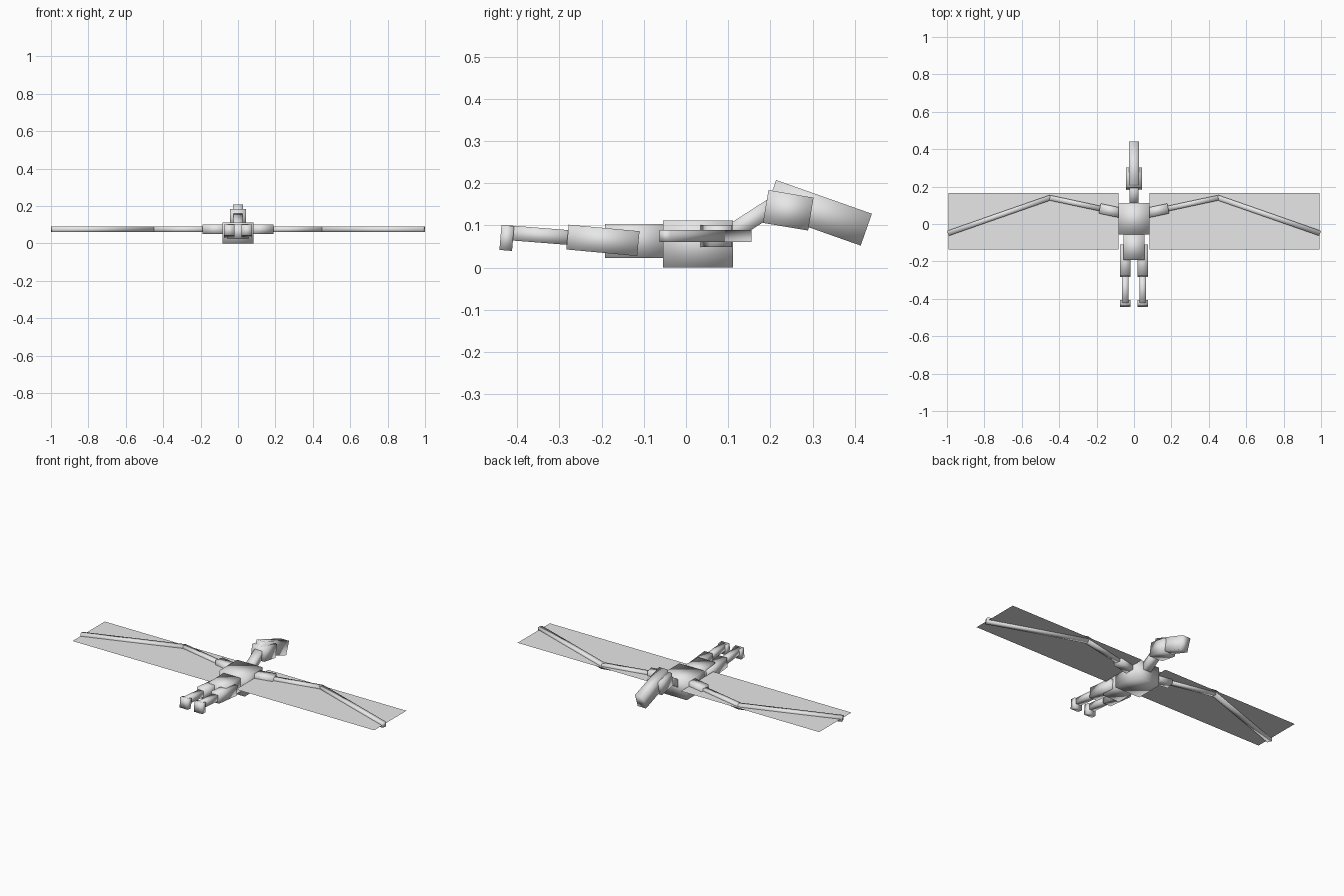
import bpy
import bmesh
from mathutils import Vector, Matrix

if "Cube" in bpy.data.objects:
    bpy.data.objects.remove(bpy.data.objects["Cube"])

grey = bpy.data.materials.new("light grey")
grey.diffuse_color = (0.8, 0.8, 0.8, 1)
grey.use_nodes = True
grey.node_tree.nodes["Principled BSDF"].inputs["Base Color"].default_value = grey.diffuse_color


def finish(name, bm):
    for f in bm.faces:
        f.smooth = True
    mesh = bpy.data.meshes.new(name)
    bm.to_mesh(mesh)
    bm.free()
    mesh.materials.append(grey)
    obj = bpy.data.objects.new(name, mesh)
    bpy.context.collection.objects.link(obj)
    return obj


def bar(name, start, end, width, height):
    """Softly shaded box running from start to end."""
    p, q = Vector(start), Vector(end)
    along = (q - p).normalized()
    side = along.cross(Vector((0, 0, 1))).normalized()
    up = side.cross(along)
    rot = Matrix((along, side, up)).transposed().to_4x4()
    size = Matrix.Diagonal(((q - p).length, width, height, 1))
    bm = bmesh.new()
    bmesh.ops.create_cube(bm, size=1, matrix=Matrix.Translation((p + q) / 2) @ rot @ size)
    bmesh.ops.recalc_face_normals(bm, faces=bm.faces)
    return finish(name, bm)


# Trunk
bar("body", (0, -0.055, 0.056), (0, 0.111, 0.056), 0.166, 0.111)
bar("hips", (0, -0.192, 0.063), (0, -0.05, 0.063), 0.11, 0.081)

# Neck, head and beak
bar("neck", (0, 0.075, 0.062), (0, 0.215, 0.152), 0.05, 0.04)
bar("head", (0, 0.189, 0.145), (0, 0.296, 0.127), 0.088, 0.079)
bar("beak", (0, 0.2005, 0.170), (0, 0.4275, 0.090), 0.054, 0.080)

for label, s in (("left", -1), ("right", 1)):
    # Legs trailing behind the body
    x = s * 0.047
    bar(label + "_thigh", (x, -0.281, 0.0725), (x, -0.113, 0.057), 0.054, 0.059)
    bar(label + "_shin", (x, -0.425, 0.083), (x, -0.26, 0.070), 0.034, 0.035)
    bar(label + "_foot", (x, -0.440, 0.0715), (x, -0.410, 0.069), 0.054, 0.059)

    # Wing bones
    bar(label + "_shoulder", (s * 0.065, 0.058, 0.075), (s * 0.183, 0.083, 0.075), 0.054, 0.052)
    bar(label + "_forearm", (s * 0.15, 0.076, 0.075), (s * 0.45, 0.140, 0.075), 0.028, 0.028)
    bar(label + "_wing_finger", (s * 0.445, 0.142, 0.075), (s * 0.995, -0.050, 0.075), 0.028, 0.028)

    # Paper-thin wing membrane
    bm = bmesh.new()
    bmesh.ops.create_grid(
        bm, x_segments=1, y_segments=1, size=0.5,
        matrix=Matrix.Translation((s * 0.5365, 0.014, 0.075)) @ Matrix.Diagonal((0.909, 0.303, 1, 1)))
    finish(label + "_wing_membrane", bm)
